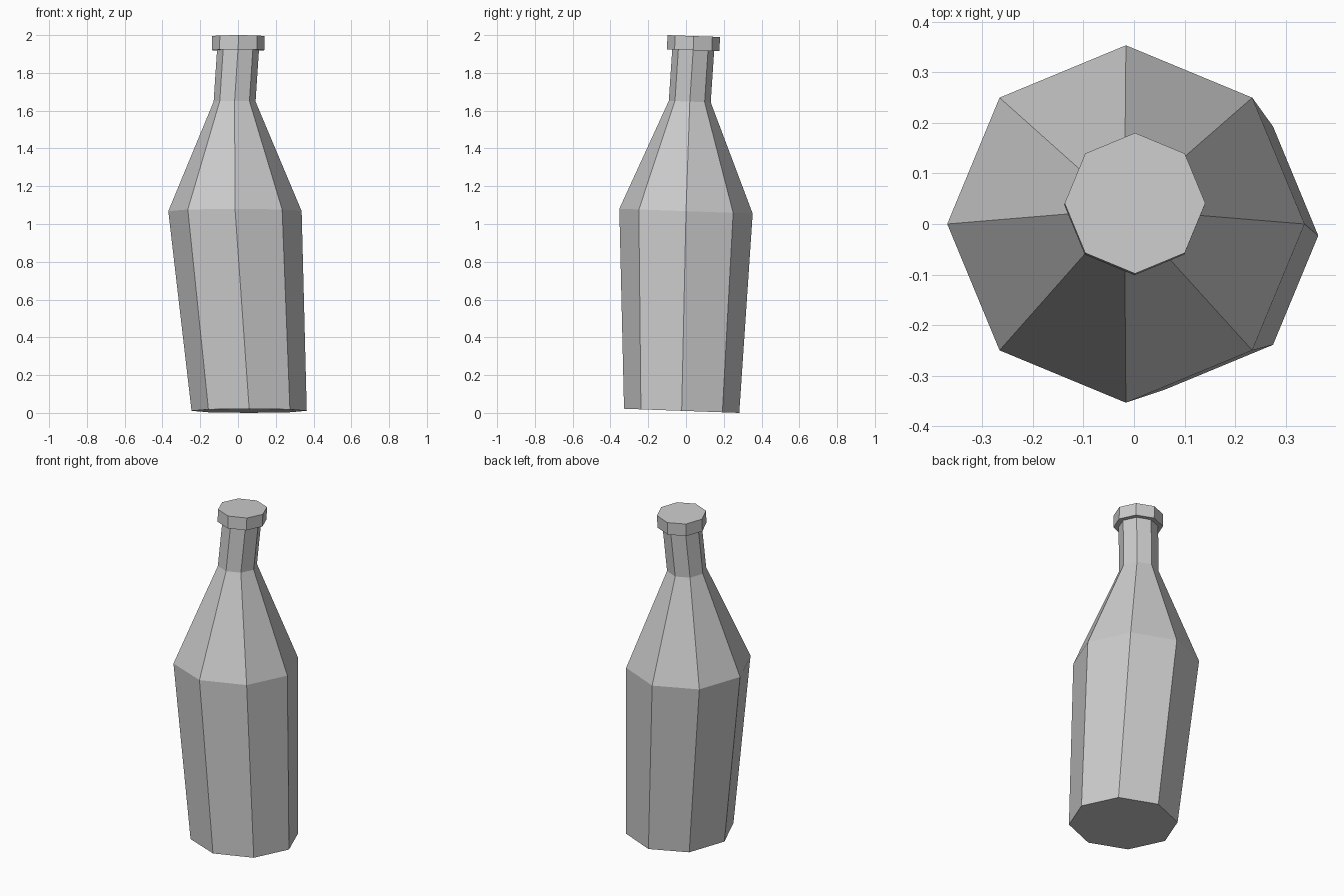
import bpy, bmesh
from math import cos, sin, pi

if "Cube" in bpy.data.objects:
    bpy.data.objects.remove(bpy.data.objects["Cube"])

SIDES = 8
TILT = -0.036  # every ring leans down slightly towards the back

# Ring profile: centre x, centre y, centre z, radius
RINGS = [
    (0.059, -0.023, 0.011, 0.305),   # base
    (-0.016, 0.000, 1.068, 0.353),   # shoulder
    (-0.018, 0.020, 1.648, 0.111),   # neck bottom
    (0.000, 0.038, 1.921, 0.111),    # neck top
    (0.001, 0.038, 1.920, 0.139),    # lip bottom
    (0.002, 0.041, 1.995, 0.139),    # lip top
]


def add_ring(bm, cx, cy, cz, r):
    verts = []
    for i in range(SIDES):
        a = 2 * pi * i / SIDES
        dy = r * sin(a)
        verts.append(bm.verts.new((cx + r * cos(a), cy + dy, cz + TILT * dy)))
    return verts


# Loft the rings into one closed, crooked bottle
bm = bmesh.new()
rings = [add_ring(bm, *r) for r in RINGS]
for low, high in zip(rings, rings[1:]):
    for i in range(SIDES):
        j = (i + 1) % SIDES
        bm.faces.new((low[i], low[j], high[j], high[i]))
bm.faces.new(rings[0][::-1])
bm.faces.new(rings[-1])
bmesh.ops.recalc_face_normals(bm, faces=bm.faces)

mesh = bpy.data.meshes.new("bottle")
bm.to_mesh(mesh)
bm.free()
bpy.context.collection.objects.link(bpy.data.objects.new("bottle", mesh))
